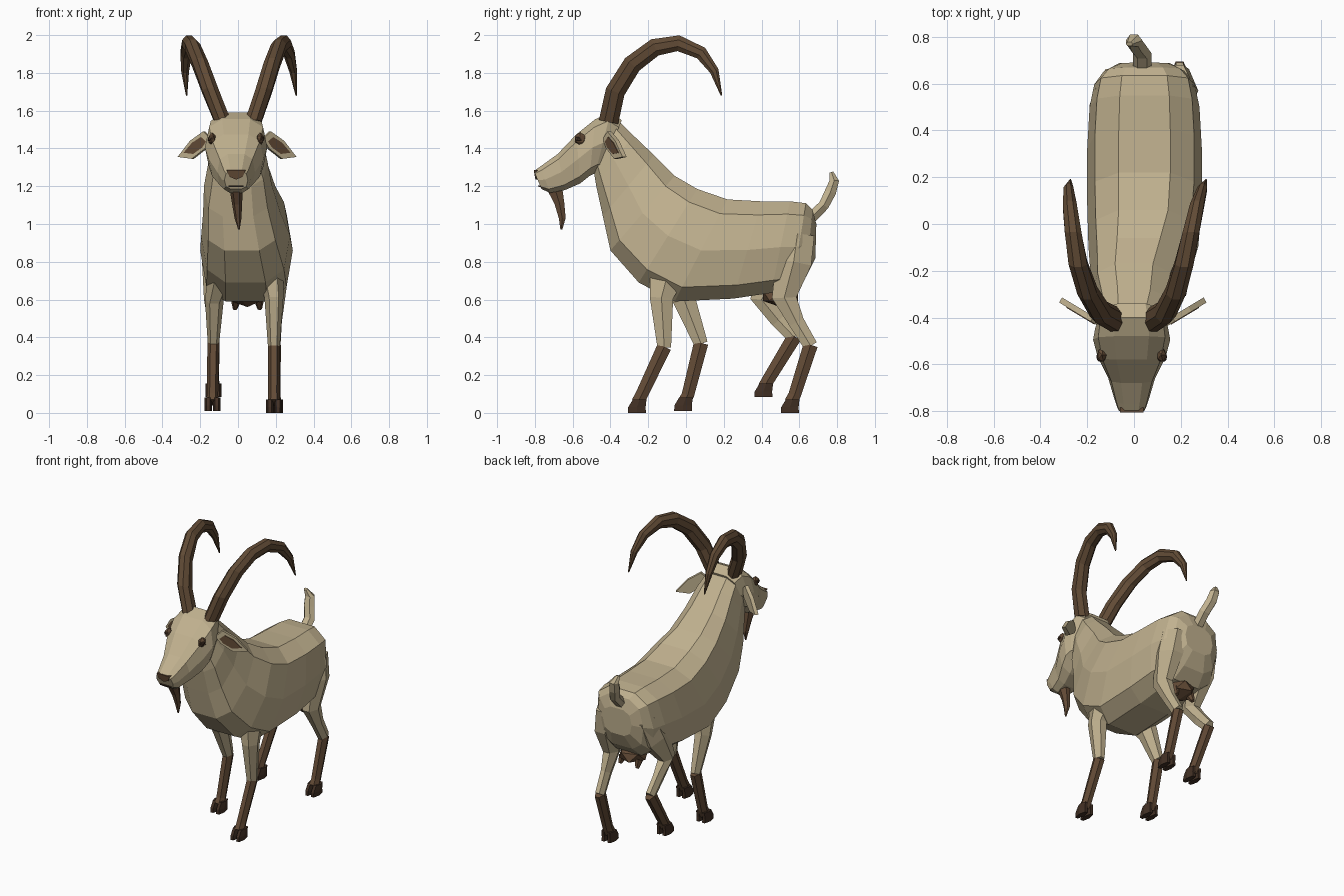
import bpy, bmesh, math
from mathutils import Vector


def material(name, r, g, b):
    m = bpy.data.materials.new(name)
    m.diffuse_color = (r, g, b, 1)
    return m


COAT = material("cream coat", 0.53, 0.44, 0.275)
BROWN = material("leg brown", 0.125, 0.07, 0.037)
HORN = material("horn brown", 0.12, 0.07, 0.036)
DARK = material("hoof dark brown", 0.055, 0.03, 0.018)


def finish(bm, name, mat):
    bmesh.ops.recalc_face_normals(bm, faces=bm.faces)
    me = bpy.data.meshes.new(name)
    bm.to_mesh(me)
    bm.free()
    me.materials.append(mat)
    ob = bpy.data.objects.new(name, me)
    bpy.context.collection.objects.link(ob)
    return ob


def loft(name, rings, mat, n=8, power=1.0):
    """Skin between rings of (centre, half width vector, half height vector)."""
    def p(v):
        return math.copysign(abs(v) ** power, v)
    bm = bmesh.new()
    norm = p(math.cos(math.pi / n))
    loops = []
    for c, u, v in rings:
        angles = [(i + 0.5) * 2 * math.pi / n for i in range(n)]
        loops.append([bm.verts.new(c + u * p(math.sin(a)) + v * p(math.cos(a)) / norm)
                      for a in angles])
    for a, b in zip(loops, loops[1:]):
        for i in range(n):
            j = (i + 1) % n
            bm.faces.new((a[i], a[j], b[j], b[i]))
    bm.faces.new(loops[0])
    bm.faces.new(loops[-1])
    return finish(bm, name, mat)


def hull(name, rows, mat, n=10):
    """Rows of centre x, half width, top (y, z), bottom (y, z)."""
    rings = []
    for cx, w, ty, tz, by, bz in rows:
        rings.append((Vector((cx, (ty + by) / 2, (tz + bz) / 2)), Vector((w, 0, 0)),
                      Vector((0, (ty - by) / 2, (tz - bz) / 2))))
    return loft(name, rings, mat, n, 0.68)


def tube(name, path, mat, n=6):
    """Path of x, y, z, half width in x, half depth across the path."""
    rings = []
    for i, (x, y, z, rx, rd) in enumerate(path):
        a, b = path[max(i - 1, 0)], path[min(i + 1, len(path) - 1)]
        d = Vector((0, a[2] - b[2], b[1] - a[1])).normalized()
        rings.append((Vector((x, y, z)), Vector((rx, 0, 0)), d * rd))
    return loft(name, rings, mat, n)


def plate(name, pts, depth, mat):
    """Polygon extruded along a vector."""
    bm = bmesh.new()
    f = bm.faces.new([bm.verts.new(q) for q in pts])
    ext = bmesh.ops.extrude_face_region(bm, geom=[f], use_keep_orig=True)
    verts = [g for g in ext["geom"] if isinstance(g, bmesh.types.BMVert)]
    bmesh.ops.translate(bm, verts=verts, vec=depth)
    return finish(bm, name, mat)


def blob(name, loc, scale, mat, sub=1):
    bm = bmesh.new()
    bmesh.ops.create_icosphere(bm, subdivisions=sub, radius=1)
    for v in bm.verts:
        v.co = Vector([v.co[k] * scale[k] + loc[k] for k in range(3)])
    return finish(bm, name, mat)


# Neck and body
hull("body", [
    (-0.01, 0.13, -0.37, 1.56, -0.49, 1.29),
    (0.0, 0.155, -0.28, 1.47, -0.475, 1.20),
    (0.0, 0.18, -0.17, 1.365, -0.44, 1.04),
    (0.02, 0.205, -0.06, 1.255, -0.40, 0.86),
    (0.04, 0.235, 0.06, 1.185, -0.25, 0.69),
    (0.045, 0.245, 0.22, 1.13, -0.06, 0.59),
    (0.045, 0.245, 0.40, 1.12, 0.25, 0.605),
    (0.045, 0.235, 0.55, 1.12, 0.45, 0.635),
    (0.045, 0.215, 0.635, 1.11, 0.56, 0.65),
    (0.045, 0.175, 0.67, 1.075, 0.635, 0.72),
    (0.045, 0.11, 0.69, 1.0, 0.685, 0.82)], COAT)

# Head and muzzle
hull("head", [
    (-0.01, 0.13, -0.34, 1.55, -0.45, 1.28),
    (-0.01, 0.155, -0.40, 1.59, -0.48, 1.27),
    (-0.01, 0.165, -0.48, 1.555, -0.51, 1.255),
    (-0.01, 0.145, -0.58, 1.475, -0.56, 1.215),
    (-0.01, 0.10, -0.68, 1.37, -0.64, 1.18),
    (-0.01, 0.075, -0.77, 1.305, -0.72, 1.165),
    (-0.01, 0.062, -0.805, 1.28, -0.765, 1.185)], COAT)
plate("nose", [(-0.06, -0.806, 1.285), (0.04, -0.806, 1.285),
               (0.025, -0.80, 1.25), (-0.01, -0.797, 1.235), (-0.045, -0.80, 1.25)],
      (0, 0.02, 0), BROWN)
plate("mouth", [(-0.05, -0.783, 1.203), (0.03, -0.783, 1.203),
                (0.03, -0.78, 1.196), (-0.05, -0.78, 1.196)], (0, 0.03, 0), DARK)

# Beard
tube("beard", [(-0.01, -0.695, 1.19, 0.035, 0.04), (-0.005, -0.67, 1.11, 0.027, 0.026),
               (0.0, -0.655, 1.03, 0.018, 0.018), (0.005, -0.66, 0.97, 0.004, 0.005)], BROWN)

# Tail
tube("tail", [(0.035, 0.66, 1.03, 0.04, 0.03), (0.035, 0.73, 1.10, 0.04, 0.028),
              (0.01, 0.765, 1.17, 0.04, 0.03), (0.0, 0.785, 1.23, 0.035, 0.025),
              (-0.02, 0.77, 1.275, 0.015, 0.01)], COAT)

# Udder with teats
blob("udder", (0.05, 0.50, 0.62), (0.10, 0.11, 0.06), BROWN)
for s in (-1, 1):
    tube("teat", [(0.05 + s * 0.06, 0.53, 0.60, 0.028, 0.028),
                  (0.05 + s * 0.065, 0.555, 0.55, 0.012, 0.012)], BROWN)

# Ears and eyes
ear = [(0.14, 1.45), (0.18, 1.49), (0.25, 1.44), (0.315, 1.355), (0.24, 1.345), (0.17, 1.40)]
mx = sum(q[0] for q in ear) / 6
mz = sum(q[1] for q in ear) / 6
for side, s in (("left", -1), ("right", 1)):
    def place(x, z, off=0.0):
        return (s * x - 0.005, -0.435 + 0.6 * (x - 0.15) - off, z)
    plate(side + "_ear", [place(x, z) for x, z in ear], (-s * 0.012, 0.022, 0), COAT)
    plate(side + "_inner_ear",
          [place(mx + (x - mx) * 0.68, mz + (z - mz) * 0.62, 0.004) for x, z in ear],
          (0, 0.006, 0), BROWN)
    blob(side + "_eye", (-0.01 + s * 0.127, -0.56, 1.45), (0.022, 0.034, 0.036), BROWN)
    blob(side + "_pupil", (-0.01 + s * 0.136, -0.568, 1.45), (0.017, 0.024, 0.016), DARK)

# Horns: shared side curve, sideways spread for each side
curve = [(-0.41, 1.54, 0.052), (-0.375, 1.70, 0.052), (-0.285, 1.845, 0.05),
         (-0.165, 1.935, 0.047), (-0.04, 1.957, 0.042), (0.08, 1.905, 0.035),
         (0.15, 1.81, 0.024), (0.188, 1.68, 0.004)]
spread = {"left": (-0.08, -0.145, -0.20, -0.24, -0.26, -0.275, -0.28, -0.272),
          "right": (0.08, 0.135, 0.18, 0.215, 0.243, 0.27, 0.292, 0.308)}
for side, xs in spread.items():
    tube(side + "_horn", [(x, y, z, r * 0.92, r) for x, (y, z, r) in zip(xs, curve)], HORN, 8)

# Legs: coat-coloured upper part, then knee and ankle of the brown part
legs = {
    "right_front": ([(0.16, -0.08, 0.80, 0.08, 0.11), (0.19, -0.13, 0.61, 0.05, 0.062),
                     (0.19, -0.115, 0.345, 0.031, 0.036)], (0.19, -0.245, 0.075)),
    "left_front": ([(-0.07, -0.09, 0.80, 0.08, 0.11), (-0.125, -0.01, 0.60, 0.05, 0.06),
                    (-0.13, 0.08, 0.365, 0.03, 0.036)], (-0.135, 0.0, 0.075)),
    "right_hind": ([(0.17, 0.59, 0.95, 0.085, 0.09), (0.195, 0.57, 0.80, 0.08, 0.095),
                    (0.20, 0.52, 0.61, 0.05, 0.065), (0.20, 0.585, 0.48, 0.032, 0.042),
                    (0.195, 0.66, 0.355, 0.03, 0.037)], (0.195, 0.565, 0.075)),
    "left_hind": ([(-0.08, 0.58, 0.95, 0.085, 0.09), (-0.11, 0.51, 0.79, 0.08, 0.10),
                   (-0.13, 0.40, 0.60, 0.05, 0.06), (-0.13, 0.49, 0.49, 0.032, 0.042),
                   (-0.13, 0.575, 0.40, 0.03, 0.036)], (-0.13, 0.425, 0.155)),
}
floor = {"left_hind": 0.083, "left_front": 0.01}
for name, (upper, (ax, ay, az)) in legs.items():
    tube(name + "_upper_leg", upper, COAT)
    kx, ky, kz = upper[-1][:3]
    tube(name + "_lower_leg", [(kx, ky, kz + 0.005, 0.032, 0.038),
                               (ax, ay + 0.01, az + 0.02, 0.03, 0.033),
                               (ax, ay - 0.01, az - 0.02, 0.034, 0.035)], BROWN)
    z0 = floor.get(name, 0.0)
    # Cloven hoof
    for s in (-1, 1):
        rings = [(Vector((ax + s * 0.022, ay + dy, z)), Vector((0.02, 0, 0)), Vector((0, l, 0)))
                 for dy, z, l in ((-0.015, z0, 0.048), (-0.015, z0 + 0.03, 0.046),
                                  (0.0, z0 + 0.072, 0.036))]
        loft(name + "_hoof", rings, DARK, 6)
